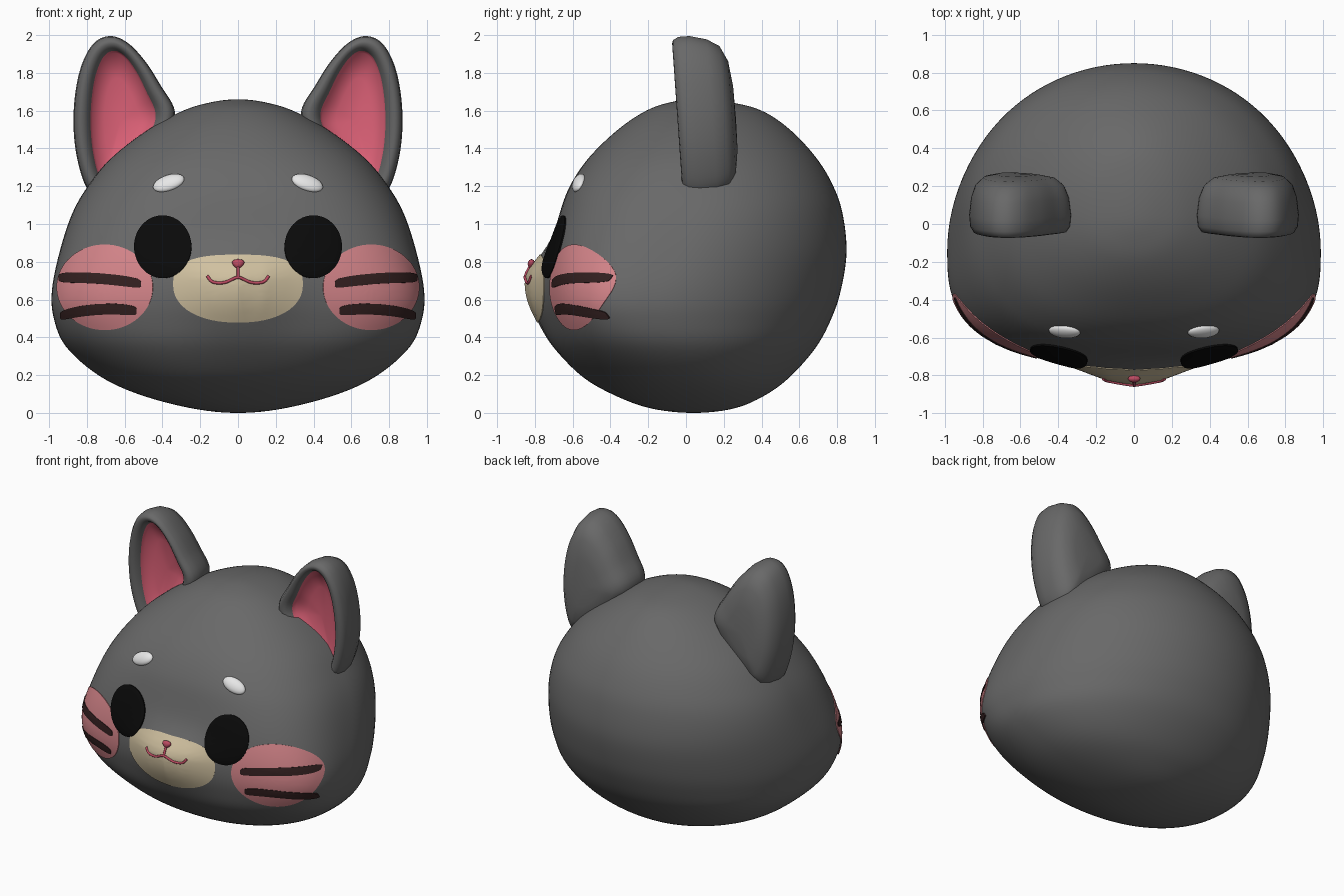
import bpy, bmesh
from math import sin, cos, pi, exp, sqrt, radians, copysign
from mathutils import Vector, Matrix
from mathutils.bvhtree import BVHTree

old = bpy.data.objects.get("Cube")
if old:
    bpy.data.objects.remove(old, do_unlink=True)


def material(name, *rgb):
    m = bpy.data.materials.new(name)
    m.use_nodes = True
    m.diffuse_color = (*rgb, 1)
    shader = next(n for n in m.node_tree.nodes if n.type == 'BSDF_PRINCIPLED')
    shader.inputs["Base Color"].default_value = (*rgb, 1)
    shader.inputs["Roughness"].default_value = 0.8
    return m


GREY = material("grey fur", .14, .14, .14)
EAR_PINK = material("ear pink", .78, .13, .2)
BLUSH = material("cheek pink", .68, .24, .26)
CREAM = material("muzzle cream", .63, .53, .35)
STRIPE = material("dark brown", .035, .015, .015)
ROSE = material("nose rose", .5, .07, .12)
WHITE = material("brow white", .8, .8, .8)
BLACK = material("eye black", .003, .003, .003)


def power(v, p):
    return copysign(abs(v) ** p, v)


def spline(points, steps):
    """Smooth curve through all points but the first and last."""
    p = [Vector(q) for q in points]
    out = []
    for a, b, c, d in zip(p, p[1:], p[2:], p[3:]):
        for i in range(steps):
            t = i / steps
            out.append((b * 2 + (c - a) * t + (a * 2 - b * 5 + c * 4 - d) * t * t
                        + (b * 3 - a - c * 3 + d) * t ** 3) / 2)
    return out + [p[-2]]


def finish(name, bm, mats, angle=60):
    bmesh.ops.recalc_face_normals(bm, faces=bm.faces)
    mesh = bpy.data.meshes.new(name)
    bm.to_mesh(mesh)
    bm.free()
    ob = bpy.data.objects.new(name, mesh)
    bpy.context.collection.objects.link(ob)
    for m in mats:
        mesh.materials.append(m)
    bpy.ops.object.select_all(action='DESELECT')
    ob.select_set(True)
    bpy.context.view_layer.objects.active = ob
    bpy.ops.object.shade_smooth_by_angle(angle=radians(angle))
    return ob


def loft(rings, second_from=None):
    """Skin closed rings; bands from a given ring on get the second material."""
    bm = bmesh.new()
    rows = [[bm.verts.new(p) for p in ring] for ring in rings]
    for k, (lo, hi) in enumerate(zip(rows, rows[1:])):
        for i in range(len(lo)):
            f = bm.faces.new((lo[i - 1], lo[i], hi[i], hi[i - 1]))
            f.material_index = int(second_from is not None and k >= second_from)
    bmesh.ops.remove_doubles(bm, verts=bm.verts, dist=.0004)
    return bm


# Head: rings of height, half width, front depth and back depth
HEAD = [(0, 0, .04, .04), (.025, .25, -.19, .26), (.1, .53, -.39, .43),
        (.2, .74, -.55, .56), (.35, .91, -.67, .69), (.5, .975, -.715, .77),
        (.65, .985, -.73, .82), (.85, .945, -.715, .85), (1.05, .88, -.67, .83),
        (1.2, .795, -.615, .78), (1.35, .67, -.515, .69), (1.5, .475, -.36, .55),
        (1.6, .29, -.21, .4), (1.645, .14, -.08, .23), (1.66, 0, .05, .05)]


def through_pole(row):
    z, w, front, back = row
    return (z, -w, back, front)


def head_ring(row, count=112):
    z, w, front, back = row
    mid = .05 - .2 * exp(-((z - .55) / .33) ** 2)
    mid = min(max(mid, front), back)
    boxy = 2 + exp(-((z - .8) / .55) ** 2)
    ring = []
    for i in range(count):
        a = 2 * pi * i / count
        n = boxy if sin(a) < 0 else 2
        x = w * power(cos(a), 2 / n)
        s = abs(sin(a)) ** (2 / n)
        y = mid + s * ((front if sin(a) < 0 else back) - mid)
        if sin(a) < 0:  # muzzle swelling
            tall = .15 if z > .7 else .31
            y -= .12 * s * exp(-(x / .29) ** 2 - ((z - .7) / tall) ** 2)
        ring.append((x, y, z))
    return ring


profile = spline([through_pole(HEAD[1]), *HEAD, through_pole(HEAD[-2])], 6)
head_bm = loft([head_ring(row) for row in profile])
bmesh.ops.recalc_face_normals(head_bm, faces=head_bm.faces)
surface = BVHTree.FromBMesh(head_bm)
finish("head", head_bm, [GREY], 180)


def on_face(x, z, lift=0):
    hit, normal, _, _ = surface.ray_cast(Vector((x, -3, z)), Vector((0, 1, 0)))
    if normal.y > 0:
        normal = -normal
    return hit + normal * lift, normal


def patch(name, mat, cx, cz, rx, up, down=None, n_up=2, n_down=2, lift=.005,
          dome=0, slope=0, bend=0):
    """Thin rounded plate that follows the face."""
    down = down or up
    rings = []
    for k in range(14):
        r = min(k / 12, 1)
        height = lift + dome * sqrt(1 - r * r) if k < 13 else -.01
        ring = []
        for i in range(64):
            a = 2 * pi * i / 64
            n, rz = (n_up, up) if sin(a) > 0 else (n_down, down)
            dx = r * rx * power(cos(a), 2 / n)
            dz = r * rz * power(sin(a), 2 / n) + slope * abs(cx) / (cx or 1) * dx + bend * dx * dx
            ring.append(on_face(cx + dx, cz + dz, height)[0])
        rings.append(ring)
    finish(name, loft(rings), [mat])


def ball(name, mat, size, matrix, taper=0):
    bm = bmesh.new()
    bmesh.ops.create_uvsphere(bm, u_segments=32, v_segments=20, radius=1)
    for v in bm.verts:
        v.co.x *= 1 + taper * v.co.z
        v.co = matrix @ Vector(c * s for c, s in zip(v.co, size))
    finish(name, bm, [mat])


# Ear outline (x, z) for the left ear, and shell rings of (x scale, z scale, y)
EAR = [(.8, 1.19), (.858, 1.38), (.87, 1.6), (.838, 1.81), (.77, 1.95), (.68, 1.995),
       (.585, 1.96), (.49, 1.86), (.41, 1.735), (.335, 1.6), (.37, 1.48), (.54, 1.28),
       (.72, 1.165)]
SHELL = [(0, 0, .265), (.4, .4, .262), (.7, .7, .245), (.87, .88, .205), (.96, .96, .14),
         (1, 1, .05), (.98, .99, -.01), (.91, .95, -.04), (.82, .91, -.045),
         (.72, .86, -.03), (.64, .825, 0), (.6, .8, .03), (.35, .5, .06), (0, 0, .07)]


def ear(name, side):
    outline = spline([EAR[-1], *EAR, EAR[0], EAR[1]], 6)[:-1]
    rings = []
    for sx, sz, y in SHELL:
        ring = []
        for x, z in outline:
            px, pz = .62 + (x - .62) * sx, 1.55 + (z - 1.55) * sz
            lean = .07 * (pz - 1.55)
            ring.append((side * px, y - lean, pz))
        rings.append(ring)
    finish(name, loft(rings, 10), [GREY, EAR_PINK])


# Paired features
for side, word in ((1, "left"), (-1, "right")):
    ear(word + "_ear", side)
    patch(word + "_cheek", BLUSH, side * .703, .665, .253, .225)
    patch(word + "_upper_stripe", STRIPE, side * .727, .71, .215, .028, n_up=5, n_down=5,
          lift=.009, slope=.07, bend=-.25)
    patch(word + "_lower_stripe", STRIPE, side * .735, .55, .2, .028, n_up=5, n_down=5,
          lift=.009, slope=-.06, bend=-.55)
    patch(word + "_eye", BLACK, side * .397, .878, .151, .165, lift=.009, dome=.01)
    spot, normal = on_face(side * .367, 1.217)
    turn = normal.to_track_quat('-Y', 'Z').to_matrix().to_4x4()
    tilt = Matrix.Rotation(side * radians(22), 4, 'Y')
    ball(word + "_brow", WHITE, (.086, .028, .048), Matrix.Translation(spot) @ turn @ tilt)

# Muzzle, nose and mouth
patch("muzzle_patch", CREAM, 0, .68, .342, .155, .2, n_up=2.8, n_down=2.2)
ball("nose", ROSE, (.03, .02, .026),
     Matrix.Translation(on_face(0, .783, .008)[0]), taper=.45)


def line(name, points):
    curve = bpy.data.curves.new(name, 'CURVE')
    curve.dimensions = '3D'
    curve.bevel_depth = .008
    curve.bevel_resolution = 3
    curve.use_fill_caps = True
    s = curve.splines.new('POLY')
    s.points.add(len(points) - 1)
    for p, (x, z) in zip(s.points, points):
        p.co = (*on_face(x, z, .007)[0], 1)
    curve.materials.append(ROSE)
    bpy.context.collection.objects.link(bpy.data.objects.new(name, curve))


SMILE = [(.16, .722), (.13, .692), (.07, .69), (0, .715)]
half = [(-x, z) for x, z in SMILE]
whole = half + SMILE[-2::-1]
line("mouth", spline([whole[0], *whole, whole[-1]], 6))
line("lip_line", [(0, .77), (0, .74), (0, .715)])
